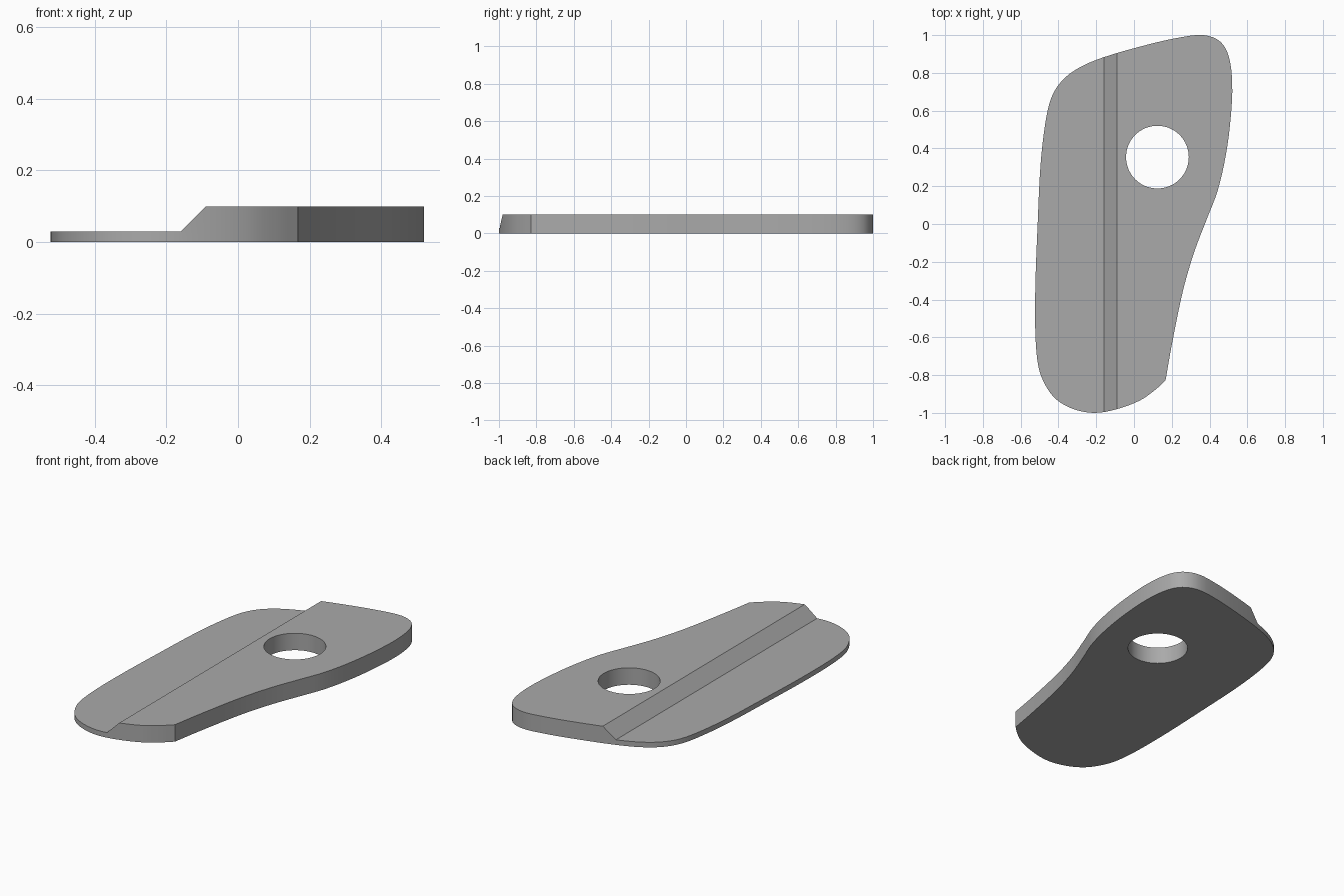
import bpy
import bmesh
from mathutils import Vector
from mathutils.geometry import interpolate_bezier

THIN, THICK = 0.03, 0.1            # heights of the two levels
RAMP_LOW, RAMP_HIGH = -0.16, -0.09  # x range of the bevelled step
HOLE_CENTRE, HOLE_RADIUS = (0.124, 0.354), 0.166

default_cube = bpy.data.objects.get("Cube")
if default_cube:
    bpy.data.objects.remove(default_cube, do_unlink=True)


def make_material(name, colour):
    material = bpy.data.materials.new(name)
    material.use_nodes = True
    material.diffuse_color = colour
    material.node_tree.nodes["Principled BSDF"].inputs["Base Color"].default_value = colour
    return material


def smooth_path(points, steps):
    """Smooth open curve through the points, with chord-length handles."""
    pts = [Vector((x, y, 0)) for x, y in points]
    tangents = []
    for i, p in enumerate(pts):
        before, after = pts[max(i - 1, 0)], pts[min(i + 1, len(pts) - 1)]
        tangents.append((after - before).normalized())
    path = []
    for i in range(len(pts) - 1):
        reach = (pts[i + 1] - pts[i]).length / 3
        curve = interpolate_bezier(pts[i], pts[i] + tangents[i] * reach,
                                   pts[i + 1] - tangents[i + 1] * reach, pts[i + 1], steps + 1)
        path += curve[:-1]
    return path


def object_from_bmesh(name, bm):
    bmesh.ops.recalc_face_normals(bm, faces=bm.faces)
    mesh = bpy.data.meshes.new(name)
    bm.to_mesh(mesh)
    bm.free()
    obj = bpy.data.objects.new(name, mesh)
    bpy.context.collection.objects.link(obj)
    return obj


def top_height(x):
    """Height of the upper surface: thin side, ramp, thick side."""
    t = (x - RAMP_LOW) / (RAMP_HIGH - RAMP_LOW)
    return THIN + (THICK - THIN) * min(max(t, 0), 1)


# Plate outline, counter-clockwise from the sharp front corner back to it
outline = [
    (0.167, -0.828), (0.2, -0.64), (0.26, -0.35), (0.32, -0.145), (0.385, 0.025),
    (0.443, 0.177), (0.487, 0.37), (0.512, 0.565), (0.52, 0.74), (0.502, 0.886),
    (0.457, 0.965), (0.37, 1.0), (0.24, 0.987), (0.066, 0.948), (-0.16, 0.883),
    (-0.29, 0.828), (-0.38, 0.76), (-0.437, 0.67), (-0.47, 0.53), (-0.495, 0.31),
    (-0.51, 0), (-0.522, -0.32), (-0.522, -0.585), (-0.505, -0.76), (-0.468, -0.855),
    (-0.41, -0.93), (-0.32, -0.98), (-0.21, -1.0), (-0.09, -0.98), (0.03, -0.935),
    (0.11, -0.88), (0.167, -0.828),
]

# Plate body: extrude the outline, cut along the step, lower the thin side
bm = bmesh.new()
base = bm.faces.new([bm.verts.new(p) for p in smooth_path(outline, 4)])
raised = bmesh.ops.extrude_face_region(bm, geom=[base], use_keep_orig=True)
for item in raised["geom"]:
    if isinstance(item, bmesh.types.BMVert):
        item.co.z = THICK
for x in (RAMP_LOW, RAMP_HIGH):
    bmesh.ops.bisect_plane(bm, geom=bm.verts[:] + bm.edges[:] + bm.faces[:],
                           plane_co=(x, 0, 0), plane_no=(1, 0, 0))
for v in bm.verts:
    if v.co.z > THICK / 2:
        v.co.z = top_height(v.co.x)
plate = object_from_bmesh("stepped_plate", bm)
plate.data.materials.append(make_material("plain grey", (0.4, 0.4, 0.4, 1)))

# Round through hole
bm = bmesh.new()
bmesh.ops.create_cone(bm, cap_ends=True, segments=64, radius1=HOLE_RADIUS,
                      radius2=HOLE_RADIUS, depth=1)
bmesh.ops.translate(bm, verts=bm.verts, vec=(*HOLE_CENTRE, 0))
cutter = object_from_bmesh("hole_cutter", bm)
cutter.hide_render = True

bpy.ops.object.select_all(action="DESELECT")
plate.select_set(True)
bpy.context.view_layer.objects.active = plate
cut = plate.modifiers.new("hole", "BOOLEAN")
cut.operation = "DIFFERENCE"
cut.solver = "EXACT"
cut.object = cutter
bpy.ops.object.modifier_apply(modifier=cut.name)
bpy.data.objects.remove(cutter, do_unlink=True)

# Smooth rim with crisp edges
bpy.ops.object.shade_smooth_by_angle(angle=0.5)
